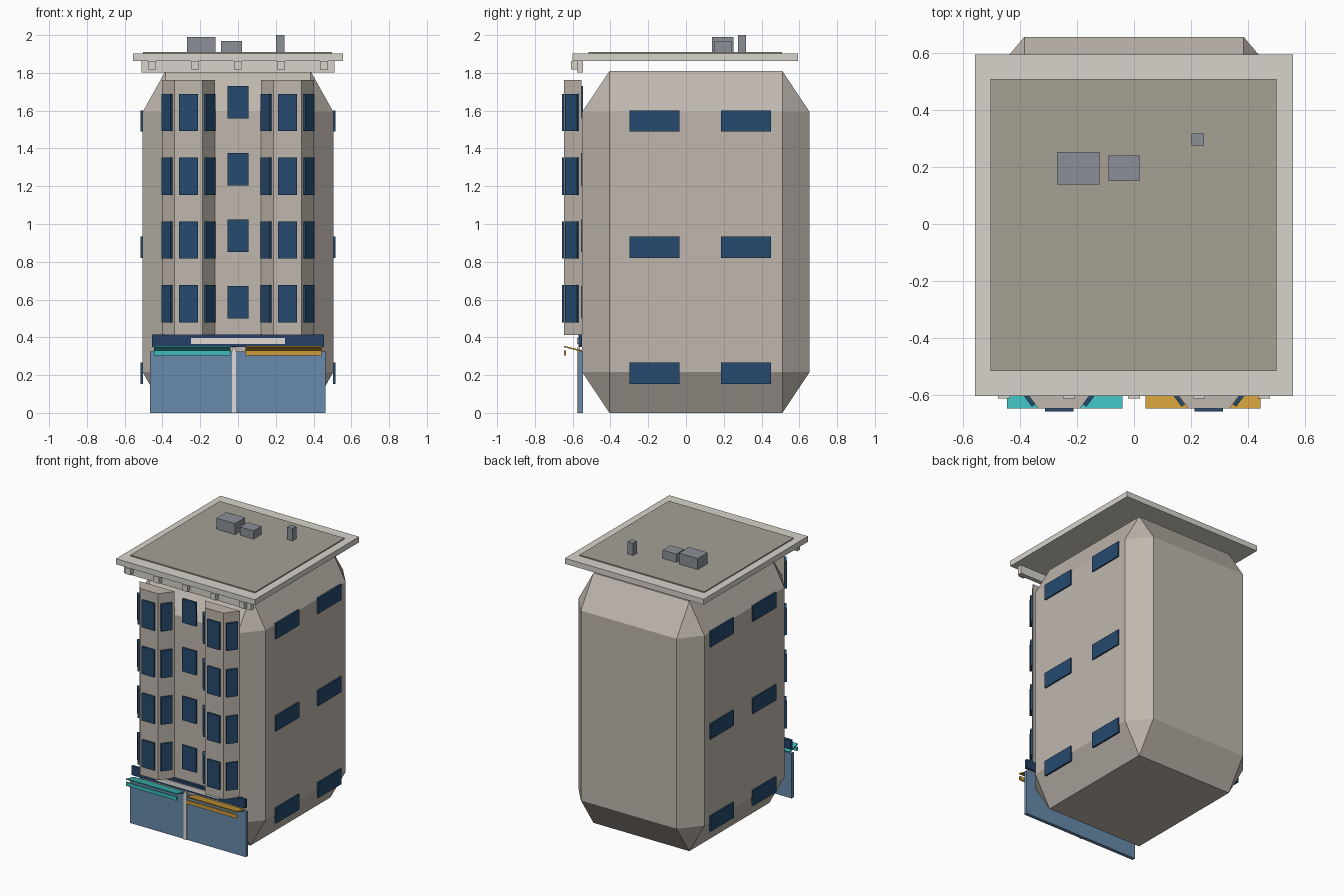
import bpy, bmesh, math
from mathutils import Matrix, Vector

if "Cube" in bpy.data.objects:
    bpy.data.objects.remove(bpy.data.objects["Cube"])


def material(name, rgb):
    m = bpy.data.materials.new(name)
    m.diffuse_color = (*[(c / 255) ** 2.2 for c in rgb], 1)
    m.use_nodes = True
    m.node_tree.nodes["Principled BSDF"].inputs["Base Color"].default_value = m.diffuse_color
    return m


STONE = material("stone", (190, 182, 172))
TRIM = material("trim", (214, 210, 202))
ROOF = material("roof_gravel", (164, 160, 148))
GLASS = material("window_glass", (42, 75, 110))
SHOP = material("shop_glass", (104, 138, 170))
NAVY = material("sign_navy", (42, 66, 104))
CREAM = material("sign_cream", (224, 218, 212))
TEAL = material("teal_cloth", (64, 186, 186))
AMBER = material("amber_cloth", (205, 155, 60))
METAL = material("metal", (138, 143, 150))


def finish(name, bm, mat):
    bmesh.ops.recalc_face_normals(bm, faces=bm.faces[:])
    me = bpy.data.meshes.new(name)
    bm.to_mesh(me)
    bm.free()
    me.materials.append(mat)
    ob = bpy.data.objects.new(name, me)
    bpy.context.collection.objects.link(ob)
    return ob


def box(name, x, y, z, mat, chamfer=0):
    """Box from (min, max) ranges; chamfer is a fraction of each dimension."""
    bm = bmesh.new()
    bmesh.ops.create_cube(bm, size=1)
    if chamfer:
        bmesh.ops.bevel(bm, geom=bm.edges[:], offset=chamfer, segments=1,
                        affect='EDGES', profile=0.5)
    bmesh.ops.scale(bm, vec=[r[1] - r[0] for r in (x, y, z)], verts=bm.verts)
    bmesh.ops.translate(bm, vec=[(r[0] + r[1]) / 2 for r in (x, y, z)], verts=bm.verts)
    return finish(name, bm, mat)


def prism(name, outline, direction, mat):
    """Extrude a closed outline along a direction."""
    bm = bmesh.new()
    face = bm.faces.new([bm.verts.new(p) for p in outline])
    new = bmesh.ops.extrude_face_region(bm, geom=[face])["geom"]
    bmesh.ops.translate(bm, vec=direction,
                        verts=[v for v in new if isinstance(v, bmesh.types.BMVert)])
    # the starting face stays as the end cap
    return finish(name, bm, mat)


# main chamfered body
box("building_body", (-.505, .505), (-.55, .655), (0, 1.81), STONE, .12)

# side windows
for s, side in ((-1, "left"), (1, "right")):
    for z in (.21, .877, 1.545):
        for y in (-.167, .318):
            box(f"{side}_wall_window", sorted((s * .502, s * .515)),
                (y - .133, y + .133), (z - .056, z + .056), GLASS)

# front bays with three window faces each
for cx, side in ((-.262, "left"), (.262, "right")):
    plan = [(-.141, -.553), (-.073, -.645), (.073, -.645), (.141, -.553)]
    prism(f"{side}_bay", [(cx + x, y, .412) for x, y in plan], (0, 0, 1.35), STONE)
    for i in range(4):
        z = .578 + i * .3375
        box(f"{side}_bay_window", (cx - .05, cx + .05), (-.657, -.643),
            (z - .099, z + .099), GLASS)
        for s in (-1, 1):
            win = box(f"{side}_bay_side_window", (-.039, .039), (-.007, .007),
                      (-.099, .099), GLASS)
            win.location = (cx + s * .113, -.604, z)
            win.rotation_euler.z = s * math.atan2(.092, .068)

# centre windows
for i in range(4):
    z = .585 + i * .353
    box("centre_window", (-.055, .055), (-.562, -.545), (z - .086, z + .086), GLASS)

# shop front
box("shop_glazing", (-.465, .462), (-.57, -.545), (0, .325), SHOP)
box("shop_mullion", (-.032, -.01), (-.576, -.56), (0, .345), CREAM)
box("sign_band", (-.456, .456), (-.57, -.55), (.35, .415), NAVY)
box("sign_panel", (-.25, .25), (-.576, -.565), (.365, .396), CREAM)

# awnings with a hanging front strip
for x0, x1, mat, side in ((-.445, -.04, TEAL, "left"), (.04, .443, AMBER, "right")):
    prism(f"{side}_awning", [(x0, -.645, .347), (x0, -.55, .324), (x0, -.55, .332),
                             (x0, -.645, .355)], (x1 - x0, 0, 0), mat)
    box(f"{side}_awning_valance", (x0, x1), (-.646, -.636), (.303, .33), mat)

# roof, cornice and brackets
box("roof_slab", (-.556, .556), (-.602, .593), (1.862, 1.902), TRIM)
box("roof_surface", (-.502, .498), (-.515, .508), (1.895, 1.91), ROOF)
box("cornice_board", (-.51, .51), (-.577, -.545), (1.802, 1.862), TRIM)
for i in range(-2, 3):
    x = i * .2275
    box("cornice_bracket", (x - .021, x + .021), (-.61, -.57), (1.817, 1.862), TRIM)

# rooftop units
box("large_roof_unit", (-.27, -.12), (.138, .252), (1.905, 1.99), METAL)
box("small_roof_unit", (-.09, .02), (.15, .24), (1.905, 1.97), METAL)
box("roof_vent", (.201, .245), (.274, .317), (1.905, 2.0), METAL)
